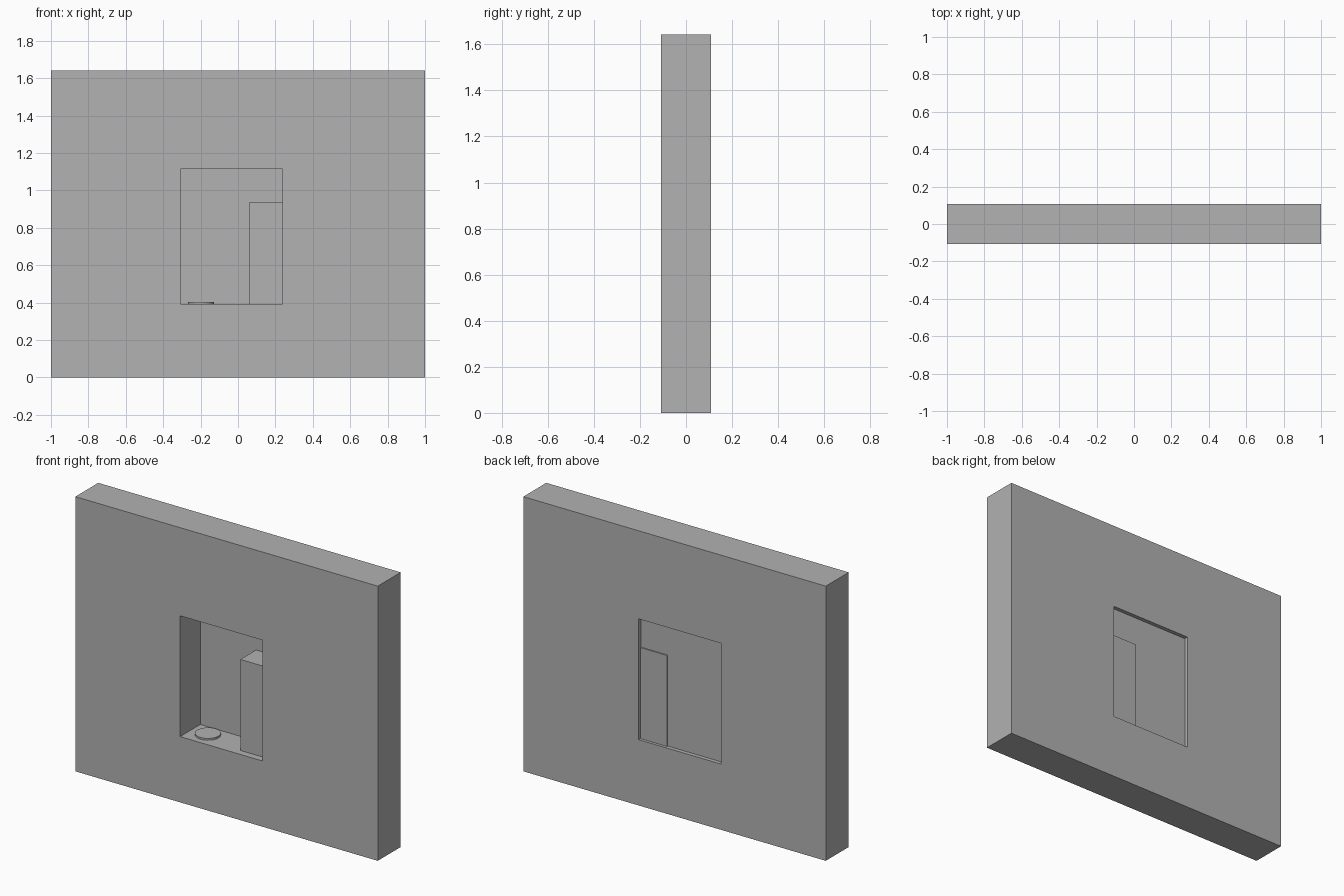
import bpy
import bmesh

cube = bpy.data.objects.get("Cube")
if cube:
    bpy.data.objects.remove(cube, do_unlink=True)

# One plain grey for every part
GREY = (0.445, 0.445, 0.445, 1.0)
grey = bpy.data.materials.new("plain grey")
grey.use_nodes = True
grey.diffuse_color = GREY
grey.node_tree.nodes["Principled BSDF"].inputs["Base Color"].default_value = GREY

# Shared dimensions
HALF_DEPTH = 0.108
HEIGHT = 1.642
LEFT, RIGHT = -0.307, 0.238
SILL, LINTEL = 0.393, 1.115
PANE_Y = 0.083


def add_object(name, bm):
    bmesh.ops.recalc_face_normals(bm, faces=bm.faces)
    mesh = bpy.data.meshes.new(name)
    bm.to_mesh(mesh)
    bm.free()
    mesh.materials.append(grey)
    obj = bpy.data.objects.new(name, mesh)
    bpy.context.collection.objects.link(obj)
    return obj


def box(name, low, high):
    bm = bmesh.new()
    bmesh.ops.create_cube(bm, size=1)
    for v in bm.verts:
        v.co = [(a + b) / 2 + c * (b - a) for a, b, c in zip(low, high, v.co)]
    return add_object(name, bm)


def rectangle(x0, x1, z0, z1):
    return [(x0, z0), (x1, z0), (x1, z1), (x0, z1)]


# Wall: a rectangular frame around the opening, extruded through its depth
bm = bmesh.new()
outer, inner = [[bm.verts.new((x, -HALF_DEPTH, z)) for x, z in rectangle(*r)]
                for r in ((-1, 1, 0, HEIGHT), (LEFT, RIGHT, SILL, LINTEL))]
front = []
for i in range(4):
    j = (i + 1) % 4
    front.append(bm.faces.new((outer[i], outer[j], inner[j], inner[i])))
extruded = bmesh.ops.extrude_face_region(bm, geom=front, use_keep_orig=True)
for item in extruded["geom"]:
    if isinstance(item, bmesh.types.BMVert):
        item.co.y = HALF_DEPTH
add_object("wall", bm)

# Thin pane closing the opening near the back
box("back_pane", (LEFT, PANE_Y - 0.001, SILL), (RIGHT, PANE_Y + 0.001, LINTEL))

# Tall block standing in the corner, reaching just through the pane
box("corner_block", (0.062, -0.066, SILL), (RIGHT, 0.091, 0.937))

# Low round disc resting on the sill
bm = bmesh.new()
bmesh.ops.create_cone(bm, cap_ends=True, segments=32, radius1=0.07,
                      radius2=0.07, depth=0.011)
bmesh.ops.translate(bm, verts=bm.verts, vec=(-0.197, -0.003, SILL + 0.0055))
disc = add_object("sill_disc", bm)
bpy.ops.object.select_all(action="DESELECT")
disc.select_set(True)
bpy.context.view_layer.objects.active = disc
bpy.ops.object.shade_smooth_by_angle()
